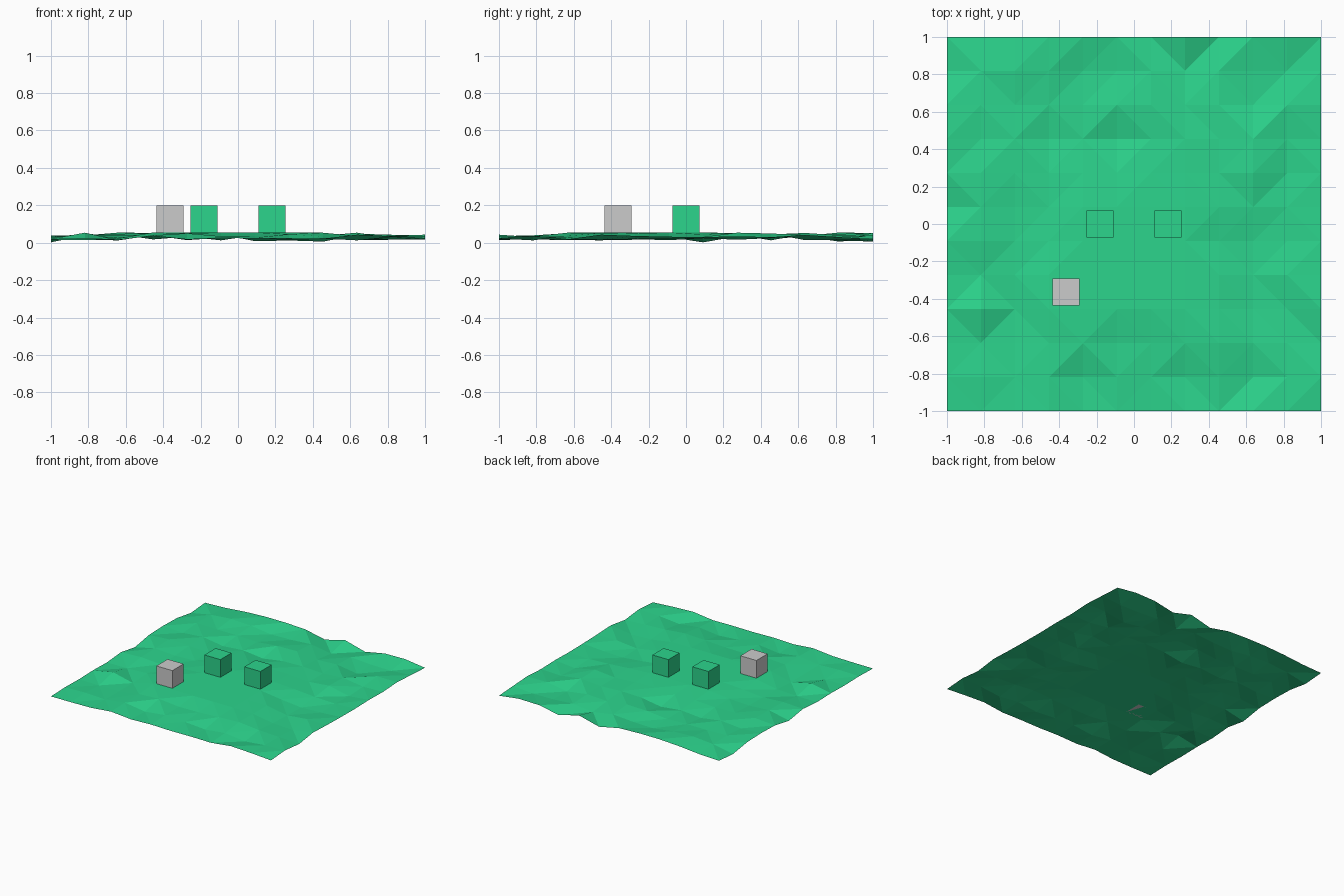
import bpy, bmesh, random

if "Cube" in bpy.data.objects:
    bpy.data.objects.remove(bpy.data.objects["Cube"])

random.seed(7)
N = 11                 # terrain cells per side
CELL = 2 / N
MAX_H = 0.3 * CELL     # tallest bump
BOX = 0.8 * CELL       # cube edge length

green = bpy.data.materials.new("green")
green.diffuse_color = (0.025, 0.66, 0.265, 1)
green.use_nodes = True
green.node_tree.nodes["Principled BSDF"].inputs["Base Color"].default_value = green.diffuse_color


def add_object(name, bm, mat=None, loc=(0, 0, 0)):
    mesh = bpy.data.meshes.new(name)
    bm.to_mesh(mesh)
    bm.free()
    obj = bpy.data.objects.new(name, mesh)
    obj.location = loc
    if mat:
        mesh.materials.append(mat)
    bpy.context.collection.objects.link(obj)
    return obj


# Rim heights of the ground, read along each edge
front = [.014, .015, .018, .035, .02, .026, .022, .024, .022, .043, .035, .023]
back = [.020, .027, .043, .052, .052, .045, .008, .053, .006, .040, .043, .020]
left = [.014, .020, .016, .020, .016, .030, .002, .033, .038, .033, .006, .020]
right = [.023, .036, .018, .043, .036, .032, .030, .034, .030, .040, .030, .020]


def height(i, j):
    if j == 0:
        return front[i]
    if j == N:
        return back[i]
    if i == 0:
        return left[j]
    if i == N:
        return right[j]
    # flat clearing under the cubes
    if 4 <= i <= 7 and 3 <= j <= 6 or i == 3 and j in (3, 4):
        return MAX_H
    # bumps: lively near the rim, close to the clearing's level around it
    near = 3 <= i <= 8 and 2 <= j <= 7
    return MAX_H * random.uniform(0.55 if near else 0.2, 1.0)


# Ground: low-poly sheet of bumpy triangles
bm = bmesh.new()
bmesh.ops.create_grid(bm, x_segments=N, y_segments=N, size=1)
for v in bm.verts:
    i, j = round((v.co.x + 1) / CELL), round((v.co.y + 1) / CELL)
    v.co.z = height(i, j)
bmesh.ops.triangulate(bm, faces=bm.faces[:], quad_method='SHORT_EDGE')
add_object("ground", bm, green)


# Cubes standing on the clearing
def cube(name, x, y, mat=None):
    b = bmesh.new()
    bmesh.ops.create_cube(b, size=BOX)
    add_object(name, b, mat, (x * CELL, y * CELL, MAX_H + BOX / 2))


cube("green_cube_left", -1, 0, green)
cube("green_cube_right", 1, 0, green)
cube("grey_cube", -2, -2)
